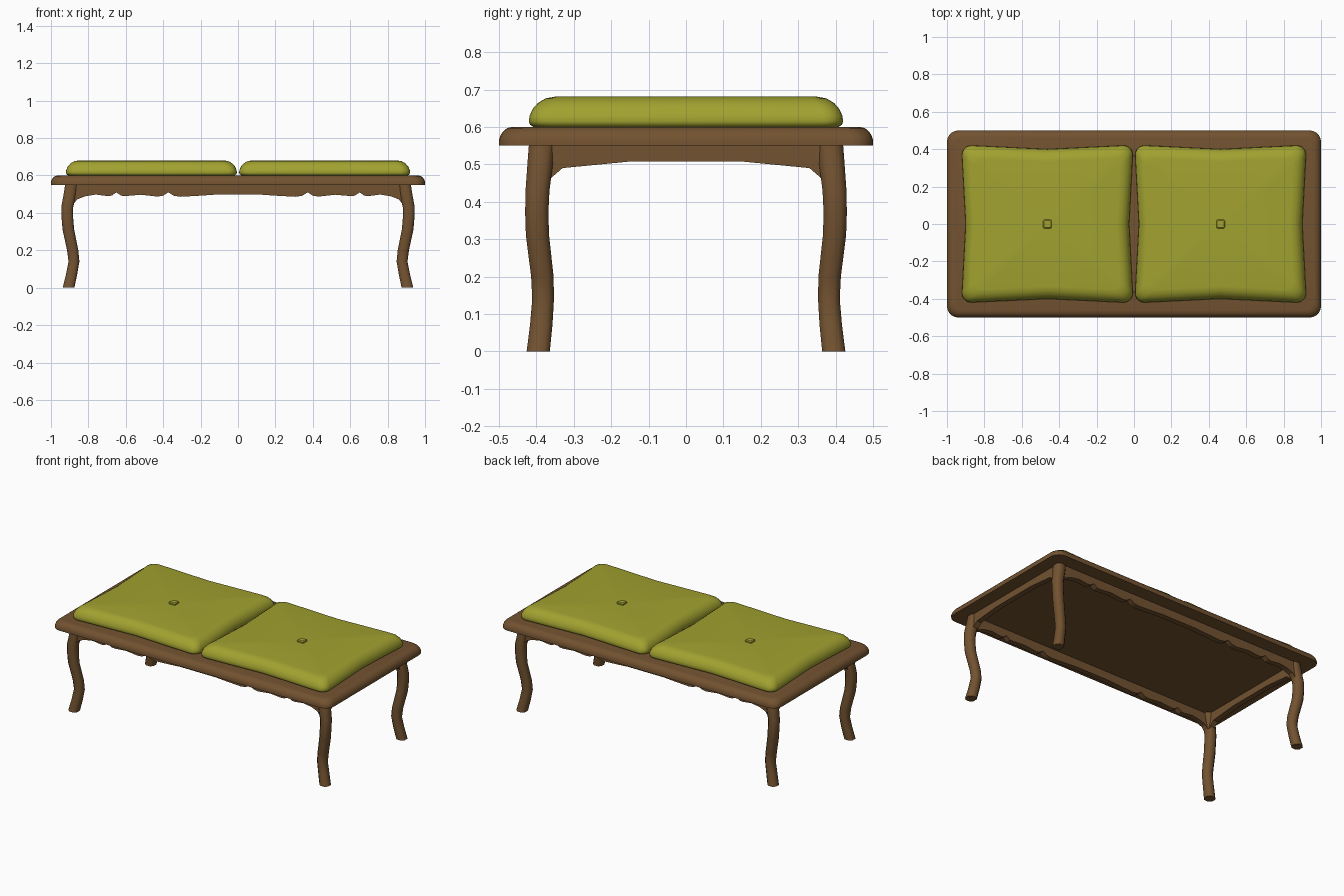
import bpy, bmesh, math

if "Cube" in bpy.data.objects:
    bpy.data.objects.remove(bpy.data.objects["Cube"])


def material(name, rgb):
    m = bpy.data.materials.new(name)
    m.diffuse_color = (*rgb, 1)
    m.use_nodes = True
    m.node_tree.nodes["Principled BSDF"].inputs["Base Color"].default_value = m.diffuse_color
    return m


WOOD = material("brown_wood", (0.17, 0.085, 0.03))
CLOTH = material("olive_fabric", (0.36, 0.36, 0.03))


def finish(name, bm, mat, angle):
    bmesh.ops.recalc_face_normals(bm, faces=bm.faces)
    me = bpy.data.meshes.new(name)
    bm.to_mesh(me)
    bm.free()
    me.materials.append(mat)
    ob = bpy.data.objects.new(name, me)
    bpy.context.collection.objects.link(ob)
    bpy.ops.object.select_all(action='DESELECT')
    bpy.context.view_layer.objects.active = ob
    ob.select_set(True)
    bpy.ops.object.shade_smooth_by_angle(angle=math.radians(angle))
    return ob


def loft(name, rings, mat, angle, tip=None):
    """Skin closed rings; close the end with a flat cap or a fan to tip."""
    bm = bmesh.new()
    vs = [[bm.verts.new(p) for p in r] for r in rings]
    n = len(vs[0])
    for a, b in zip(vs, vs[1:]):
        for i in range(n):
            j = (i + 1) % n
            bm.faces.new((a[i], a[j], b[j], b[i]))
    bm.faces.new(vs[0][::-1])
    if tip:
        t = bm.verts.new(tip)
        for i in range(n):
            bm.faces.new((vs[-1][i], vs[-1][(i + 1) % n], t))
    else:
        bm.faces.new(vs[-1])
    return finish(name, bm, mat, angle)


def outline(a, b, r, seg, pinch=0):
    """Rounded rectangle; pinch pulls the middle of every side inward."""
    pts = []
    for k, (sx, sy) in enumerate([(1, 1), (-1, 1), (-1, -1), (1, -1)]):
        for i in range(seg + 1):
            t = math.pi / 2 * (k + i / seg)
            pts.append((sx * (a - r) + r * math.cos(t), sy * (b - r) + r * math.sin(t)))
        if pinch:
            pts.append([(0, b - pinch), (pinch - a, 0), (0, pinch - b), (a - pinch, 0)][k])
    return pts


def inset_rings(a, b, r, seg, profile, cx=0, pinch=0):
    base = outline(a, b, r, seg, pinch)
    return [[(cx + x * (a - d) / a, y * (b - d) / b, z) for x, y in base] for d, z in profile]


def board(name, half, place, offset, thick):
    """Mirror a half profile and extrude it into an apron board."""
    pts = half + [(-u, v) for u, v in reversed(half) if u > 0]
    rings = [[place(u, w, v) for u, v in pts] for w in (offset, offset - math.copysign(thick, offset))]
    return loft(name, rings, WOOD, 30)


# Table top with rounded upper edge
loft("table_top", inset_rings(1, 0.5, 0.06, 5, [
    (0, 0.55), (0, 0.565), (0.004, 0.578), (0.012, 0.589), (0.022, 0.597), (0.036, 0.6)]), WOOD, 40)

# Scalloped long aprons and plain arched short aprons
scallop = [(0, .497), (.13, .497), (.2, .492), (.31, .486), (.345, .492), (.372, .51),
           (.40, .492), (.43, .487), (.52, .497), (.60, .490), (.625, .492), (.65, .51),
           (.675, .492), (.70, .49), (.76, .498), (.82, .488), (.86, .472), (.885, .44),
           (.91, .44), (.91, .552)]
arch = [(0, .507), (.155, .507), (.33, .49), (.365, .46), (.385, .44), (.40, .44), (.40, .552)]
for s, fb, lr in ((-1, "front", "left"), (1, "back", "right")):
    board(fb + "_apron", scallop, lambda u, w, v: (u, w, v), s * 0.412, 0.035)
    board(lr + "_apron", arch, lambda u, w, v: (w, u, v), s * 0.915, 0.035)

# Curved legs: z, centre x, centre y, half width
LEG = [(0, .906, .395, .031), (.07, .890, .387, .030), (.14, .877, .382, .029),
       (.20, .884, .384, .030), (.31, .907, .397, .031), (.37, .912, .399, .031),
       (.43, .913, .397, .032), (.50, .898, .390, .034), (.552, .889, .385, .035)]
OCT = [(1, .5), (.5, 1), (-.5, 1), (-1, .5), (-1, -.5), (-.5, -1), (.5, -1), (1, -.5)]
for sx, lr in ((-1, "left"), (1, "right")):
    for sy, fb in ((-1, "front"), (1, "back")):
        loft(f"{fb}_{lr}_leg", [[(sx * (cx + u * h), sy * (cy + v * h), z) for u, v in OCT]
                                for z, cx, cy, h in LEG], WOOD, 55)

# Pinched seat cushions with a sunken centre, each with a button
PUFF = [(.012, .6), (.003, .606), (0, .615), (.002, .63), (.01, .648), (.024, .664),
        (.044, .676), (.07, .681)]
for s, lr in ((-1, "left"), (1, "right")):
    cx = s * 0.463
    loft(lr + "_cushion", inset_rings(.457, .42, .05, 5, PUFF, cx, .02), CLOTH, 40,
         tip=(cx, 0, .664))
    loft(lr + "_button", inset_rings(.023, .023, .006, 2,
         [(0, .655), (0, .672), (.005, .677)], cx), CLOTH, 30)
